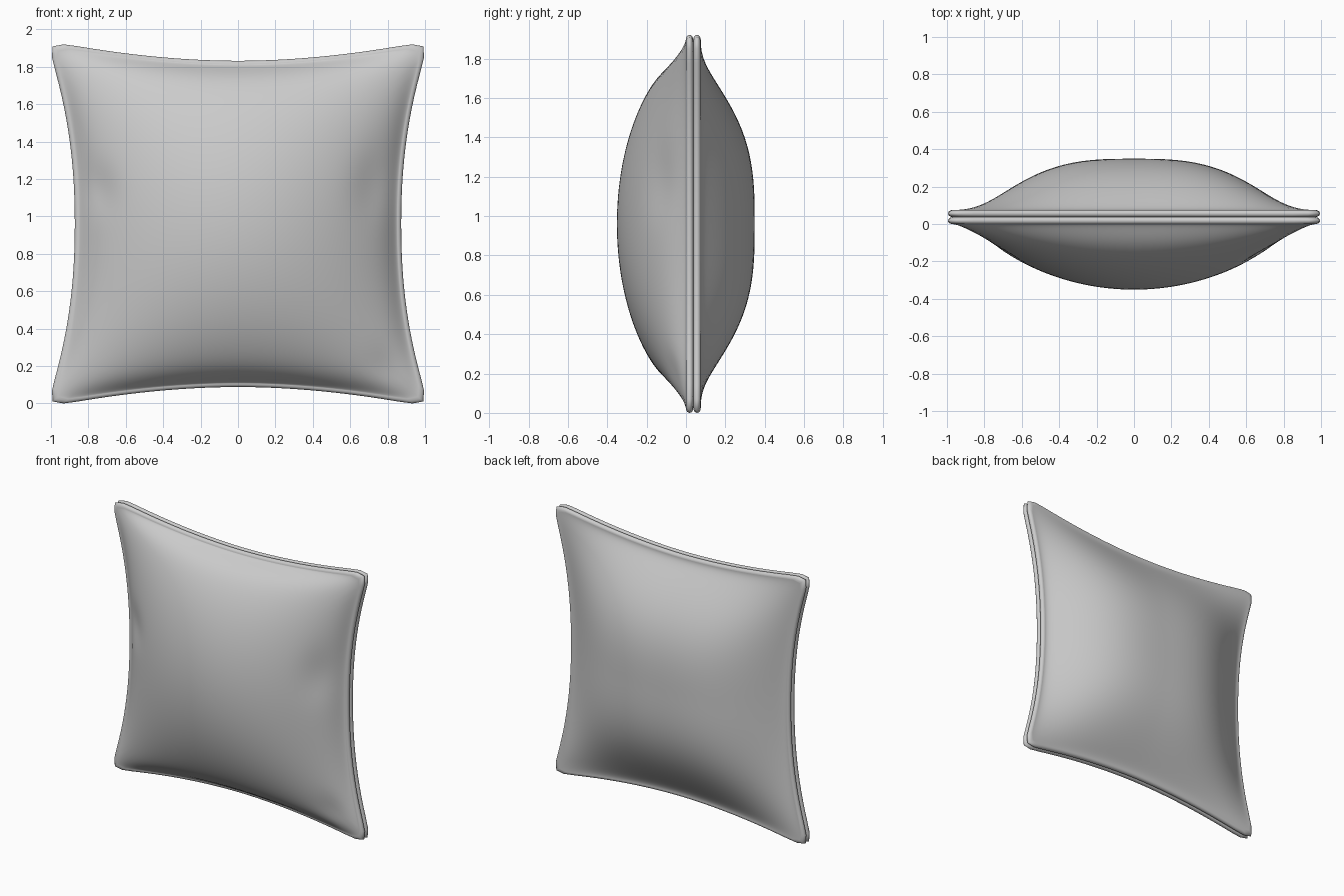
import bpy, bmesh, math

if "Cube" in bpy.data.objects:
    bpy.data.objects.remove(bpy.data.objects["Cube"])

SEG = 192          # points round the outline
RINGS = 44         # rings from the centre to the lip
LIP = 8            # steps in the rolled edge
R = 0.019          # lip radius
SEAM = 0.037       # y of the seam

fabric = bpy.data.materials.new("grey fabric")
fabric.diffuse_color = (0.6, 0.6, 0.6, 1)
fabric.use_nodes = True
fabric.node_tree.nodes["Principled BSDF"].inputs["Base Color"].default_value = fabric.diffuse_color


def outline(i):
    """Rounded unit square."""
    t = 2 * math.pi * i / SEG
    # crowd the points towards the corners
    t -= 0.1 * math.sin(4 * t + math.pi) * -1
    c, s, n = math.cos(t), math.sin(t), 24
    k = (abs(c) ** n + abs(s) ** n) ** (1 / n)
    return c / k, s / k


def pinch(u, v):
    """Pull the sides in so that the corners stick out."""
    return (u * (0.865 + 0.155 * abs(v) ** 2.2),
            v * (0.868 + 0.11 * abs(u) ** 1.9))


EDGE = [outline(i) for i in range(SEG)]
FLAT = [pinch(*p) for p in EDGE]
SX = 0.995 / max(p[0] for p in FLAT)
SZ = 0.96 / max(p[1] for p in FLAT)


def bump(x, z, cx, cz, wx, wz):
    return math.exp(-((x - cx) / wx) ** 2 - ((z - cz) / wz) ** 2)


def front_puff(u, v):
    h = 0.35 * max(0, 1 - u * u) ** 0.8 * max(0, 1 - v * v) ** 0.62
    # soft creases near the sides
    h -= 0.02 * bump(u, v, -0.86, 0.2, 0.1, 0.14)
    h -= 0.02 * bump(u, v, 0.84, 0.22, 0.12, 0.2)
    h -= 0.012 * bump(u, v, 0.85, -0.82, 0.1, 0.1)
    return h


def back_puff(u, v):
    return 0.274 * (max(0, 1 - abs(u) ** 3) * max(0, 1 - abs(v) ** 3)) ** 1.4


def panel(name, puff, side):
    """One cushion half; side is -1 for the front, 1 for the back."""
    bm = bmesh.new()
    base = SEAM + side * 2 * R

    def place(u, v, y):
        x, z = pinch(u, v)
        return bm.verts.new((x * SX, y, 0.96 + z * SZ))

    rings = []
    # puffed face
    for j in range(1, RINGS + 1):
        s = math.sin(j / RINGS * math.pi / 2) if j < RINGS else 1.0
        ring = []
        for a, b in EDGE:
            h = puff(a * s, b * s) * (1 - s ** 30)
            k = s * 0.978
            ring.append(place(a * k, b * k, base + side * h))
        rings.append(ring)
    # rolled edge down to the seam
    for j in range(1, LIP + 1):
        p = math.pi * j / LIP
        k = 0.978 + 0.022 * math.sin(p)
        y = base - side * R * (1 - math.cos(p))
        rings.append([place(a * k, b * k, y) for a, b in EDGE])

    def face(vs):
        bm.faces.new(vs if side < 0 else vs[::-1])

    centre = place(0, 0, base + side * puff(0, 0))
    for i in range(SEG):
        n = (i + 1) % SEG
        face([centre, rings[0][i], rings[0][n]])
        for inner, outer in zip(rings, rings[1:]):
            face([inner[i], outer[i], outer[n], inner[n]])
    for f in bm.faces:
        f.smooth = True
    me = bpy.data.meshes.new(name)
    bm.to_mesh(me)
    bm.free()
    me.materials.append(fabric)
    ob = bpy.data.objects.new(name, me)
    bpy.context.collection.objects.link(ob)


panel("cushion_front", front_puff, -1)
panel("cushion_back", back_puff, 1)
